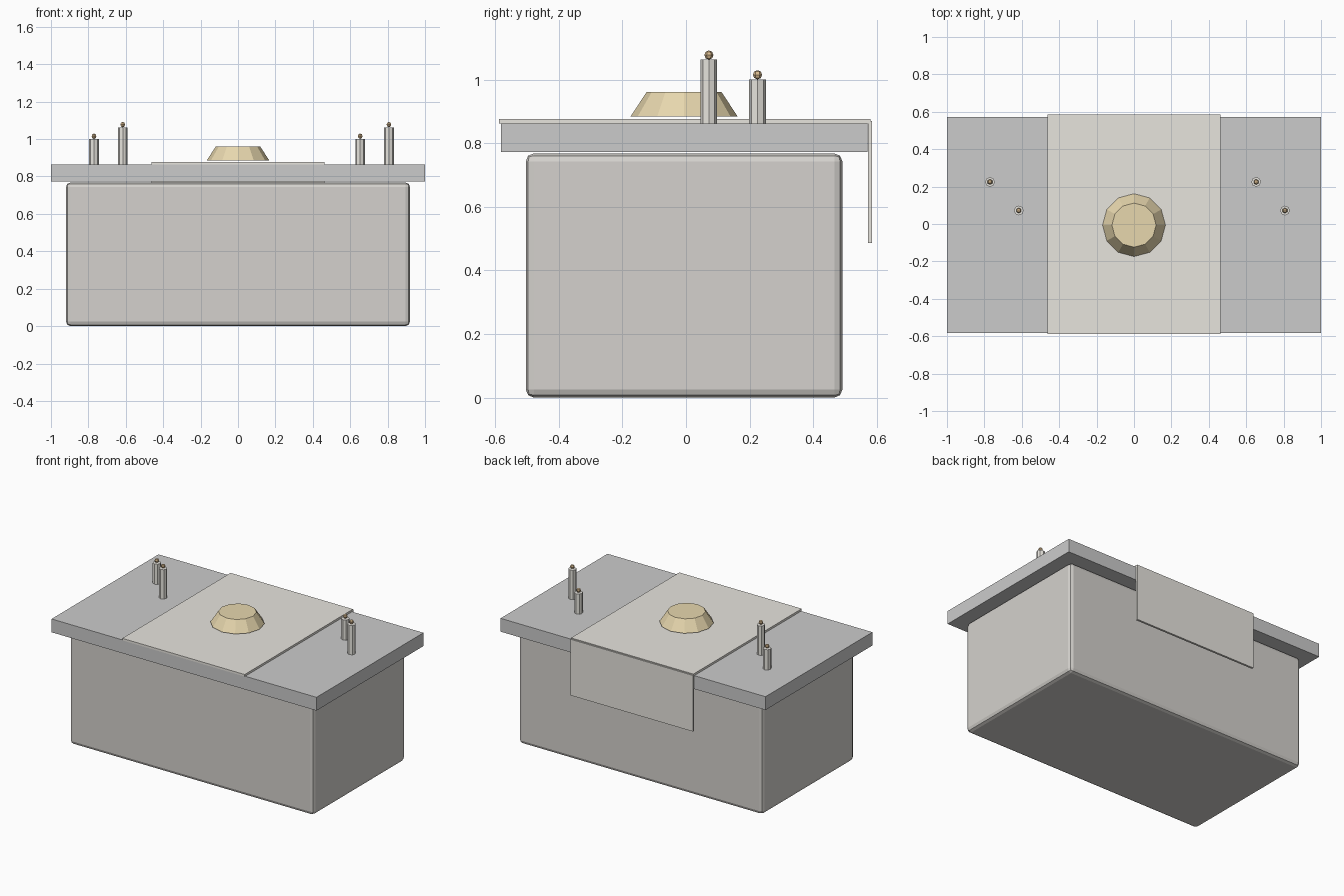
import bpy, bmesh
from mathutils import Matrix

if "Cube" in bpy.data.objects:
    bpy.data.objects.remove(bpy.data.objects["Cube"])

CY = -0.006  # centre line of the table in y


def material(name, color):
    m = bpy.data.materials.new(name)
    m.diffuse_color = (*color, 1)
    m.use_nodes = True
    m.node_tree.nodes["Principled BSDF"].inputs["Base Color"].default_value = m.diffuse_color
    return m


def add(name, bm, mat=None):
    me = bpy.data.meshes.new(name)
    bm.to_mesh(me)
    bm.free()
    ob = bpy.data.objects.new(name, me)
    bpy.context.collection.objects.link(ob)
    if mat:
        me.materials.append(mat)
    return ob


def box(name, x, y, z, mat=None):
    """Box from (min, max) ranges."""
    bm = bmesh.new()
    size = [r[1] - r[0] for r in (x, y, z)]
    mid = [(r[0] + r[1]) / 2 for r in (x, y, z)]
    bmesh.ops.create_cube(bm, size=1, matrix=Matrix.Translation(mid) @ Matrix.Diagonal((*size, 1)))
    return add(name, bm, mat)


def cone(name, x, y, z0, z1, r0, r1, sides, mat=None):
    bm = bmesh.new()
    bmesh.ops.create_cone(bm, cap_ends=True, segments=sides, radius1=r0, radius2=r1,
                          depth=z1 - z0, matrix=Matrix.Translation((x, y, (z0 + z1) / 2)))
    return add(name, bm, mat)


gold = material("gold", (0.80, 0.68, 0.42))
ember = material("ember", (0.70, 0.50, 0.28))
linen = material("linen", (0.80, 0.78, 0.73))
stone = material("stone", (0.66, 0.64, 0.61))

# Stone body with softened edges
body = box("stone_body", (-0.92, 0.92), (-0.504, 0.492), (0, 0.768), stone)
bev = body.modifiers.new("bevel", "BEVEL")
bev.width = 0.025
bev.segments = 2

# Table slab
box("table_slab", (-1, 1), (-0.582, 0.571), (0.772, 0.863))

# Cloth on top and its drop at the back
box("cloth_top", (-0.462, 0.462), (-0.588, 0.580), (0.863, 0.877), linen)
box("cloth_drop", (-0.462, 0.462), (0.572, 0.586), (0.487, 0.870), linen)

# Faceted dish in the middle
cone("dish", 0, CY, 0.885, 0.961, 0.168, 0.118, 12, gold)

# Candles with flames: a short and a tall one at each end
for i, (x, y, top) in enumerate([(-0.77, 0.225, 1.001), (-0.616, 0.072, 1.063),
                                 (0.653, 0.225, 1.001), (0.807, 0.072, 1.063)]):
    cone(f"candle_{i + 1}", x, y, 0.863, top, 0.026, 0.026, 8, linen)
    bm = bmesh.new()
    bmesh.ops.create_uvsphere(bm, u_segments=6, v_segments=4, radius=0.0145,
                              matrix=Matrix.Translation((x, y, top + 0.0145)))
    add(f"flame_{i + 1}", bm, ember)
